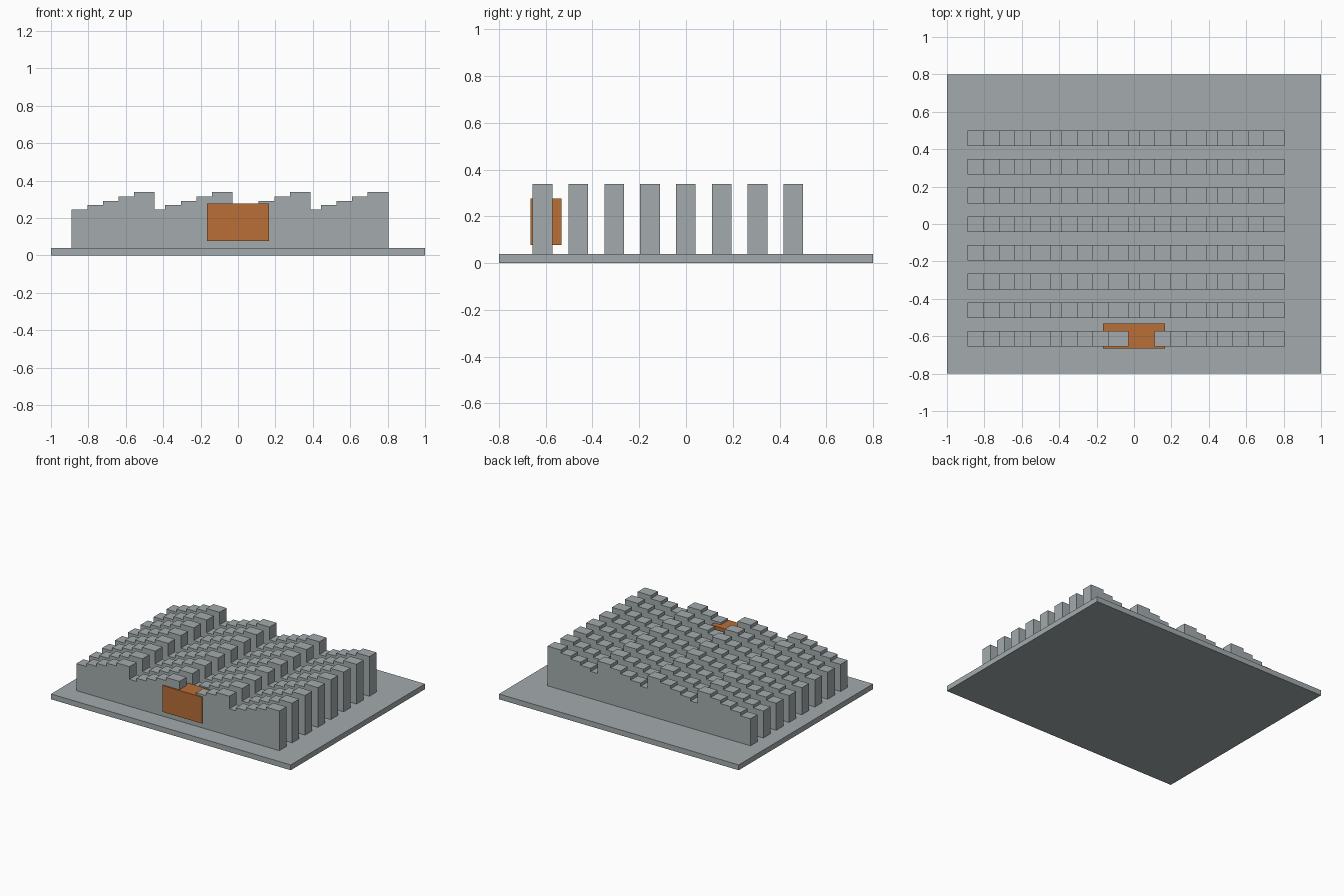
import bpy
import bmesh
from mathutils import Matrix, Vector

if "Cube" in bpy.data.objects:
    bpy.data.objects.remove(bpy.data.objects["Cube"])


def material(name, rgb):
    m = bpy.data.materials.new(name)
    m.diffuse_color = (*rgb, 1.0)
    m.use_nodes = True
    m.node_tree.nodes["Principled BSDF"].inputs["Base Color"].default_value = m.diffuse_color
    return m


GREY = material("concrete grey", (0.367, 0.407, 0.418))
ORANGE = material("rust orange", (0.479, 0.156, 0.038))


def add_box(bm, lo, hi):
    lo, hi = Vector(lo), Vector(hi)
    mat = Matrix.Translation((lo + hi) / 2) @ Matrix.Diagonal((*(hi - lo), 1))
    bmesh.ops.create_cube(bm, size=1, matrix=mat)


def make_boxes(name, boxes, mat):
    bm = bmesh.new()
    for lo, hi in boxes:
        add_box(bm, lo, hi)
    mesh = bpy.data.meshes.new(name)
    bm.to_mesh(mesh)
    bm.free()
    mesh.materials.append(mat)
    ob = bpy.data.objects.new(name, mesh)
    bpy.context.collection.objects.link(ob)


BASE_TOP = 0.04
ROWS, COLUMNS, STEPS = 8, 20, 5
ROW_START, ROW_PITCH, ROW_DEPTH = -0.656, 0.1533, 0.084
COL_START, COL_PITCH, COL_WIDTH = -0.889, 0.0833, 0.11

# Ground slab
make_boxes("base_slab", [((-1, -0.8, 0), (1, 0.8, BASE_TOP))], GREY)

# Rows of overlapping blocks, rising in repeating runs of five steps
for r in range(ROWS):
    y = ROW_START + r * ROW_PITCH
    blocks = []
    for c in range(COLUMNS):
        x = COL_START + c * COL_PITCH
        top = 0.244 + 0.0238 * (c % STEPS)
        blocks.append(((x, y, BASE_TOP), (x + COL_WIDTH, y + ROW_DEPTH, top)))
    make_boxes(f"block_row_{r + 1}", blocks, GREY)

# Orange box around the middle of the front row
make_boxes("front_box", [((-0.165, -0.665, 0.077), (0.165, -0.532, 0.276))], ORANGE)
